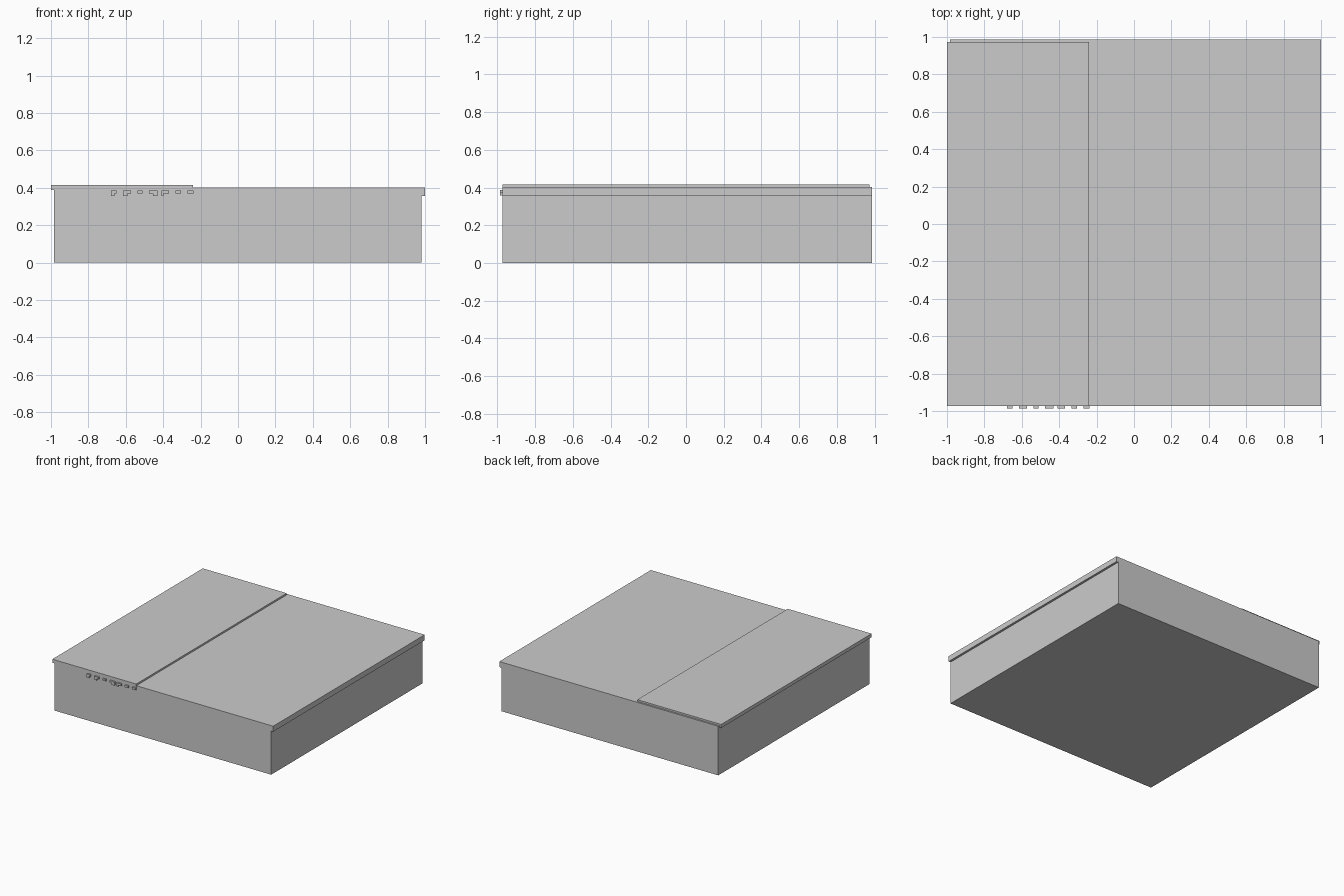
import bpy, bmesh

if "Cube" in bpy.data.objects:
    bpy.data.objects.remove(bpy.data.objects["Cube"])


def extrude_profile(name, pts, y0, y1):
    """Extrude an x-z outline along y."""
    bm = bmesh.new()
    face = bm.faces.new([bm.verts.new((x, y0, z)) for x, z in pts])
    res = bmesh.ops.extrude_face_region(bm, geom=[face])
    verts = [g for g in res["geom"] if isinstance(g, bmesh.types.BMVert)]
    bmesh.ops.translate(bm, verts=verts, vec=(0, y1 - y0, 0))
    bmesh.ops.recalc_face_normals(bm, faces=bm.faces)
    mesh = bpy.data.meshes.new(name)
    bm.to_mesh(mesh)
    bm.free()
    obj = bpy.data.objects.new(name, mesh)
    bpy.context.collection.objects.link(obj)
    return obj


FRONT, BACK = -0.973, 0.987

# Box body with the overhanging lip along the right side
extrude_profile("box_body", [
    (-0.983, 0), (0.982, 0), (0.982, 0.357), (1.0, 0.357),
    (1.0, 0.402), (-0.983, 0.402)], FRONT, BACK)

# Raised panel on the left, overhanging the left side
extrude_profile("raised_panel", [
    (-1.0, 0.387), (-0.24, 0.387), (-0.24, 0.416), (-1.0, 0.416)],
    FRONT - 0.001, 0.973)

# Small front tabs: left, right, and optional downward leg (left, right)
tabs = [
    (-0.68, -0.65, (-0.68, -0.66)),
    (-0.615, -0.573, (-0.615, -0.59)),
    (-0.538, -0.51, None),
    (-0.475, -0.43, (-0.455, -0.43)),
    (-0.41, -0.37, (-0.41, -0.398)),
    (-0.335, -0.305, None),
    (-0.27, -0.238, None),
]
for i, (a, b, leg) in enumerate(tabs):
    pts = [(b, 0.37), (b, 0.386), (a, 0.386), (a, 0.37)]
    if leg:
        l, r = leg
        pts = [(a, 0.386), (a, 0.37)]
        if l > a:
            pts.append((l, 0.37))
        else:
            pts.pop()
        pts += [(l, 0.357), (r, 0.357)]
        if r < b:
            pts += [(r, 0.37), (b, 0.37)]
        pts.append((b, 0.386))
    extrude_profile(f"front_tab_{i + 1}", pts, -0.987, FRONT + 0.002)
